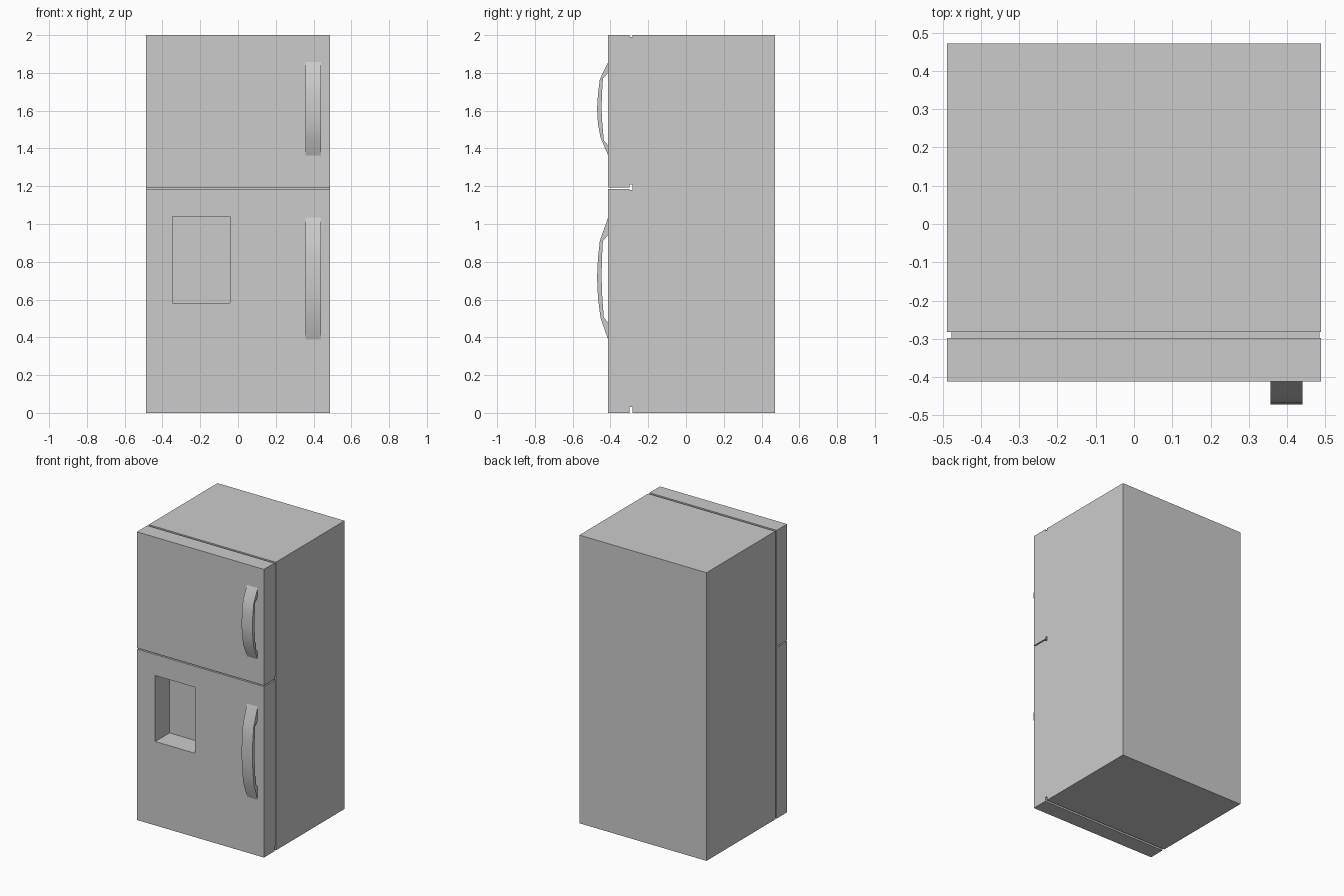
import bpy, bmesh

if "Cube" in bpy.data.objects:
    bpy.data.objects.remove(bpy.data.objects["Cube"])

W = 0.488          # half width
FRONT = -0.412     # door face
DOOR_BACK = -0.298
BODY_FRONT = -0.282


def mesh_object(name, bm):
    bmesh.ops.recalc_face_normals(bm, faces=bm.faces)
    me = bpy.data.meshes.new(name)
    bm.to_mesh(me)
    bm.free()
    ob = bpy.data.objects.new(name, me)
    bpy.context.collection.objects.link(ob)
    return ob


def box(name, lo, hi):
    bm = bmesh.new()
    bmesh.ops.create_cube(bm, size=1)
    for v in bm.verts:
        v.co = [(a + b) / 2 + c * (b - a) for a, b, c in zip(lo, hi, v.co)]
    return mesh_object(name, bm)


def cut(ob, cutter):
    m = ob.modifiers.new("recess", 'BOOLEAN')
    m.operation = 'DIFFERENCE'
    m.solver = 'EXACT'
    m.object = cutter


def handle(name, profile):
    # side profile (y, z) extruded across x
    bm = bmesh.new()
    face = bm.faces.new([bm.verts.new((0.357, y, z)) for y, z in profile])
    ext = bmesh.ops.extrude_face_region(bm, geom=[face])
    bmesh.ops.translate(bm, vec=(0.083, 0, 0),
                        verts=[g for g in ext['geom'] if isinstance(g, bmesh.types.BMVert)])
    ob = mesh_object(name, bm)
    bpy.context.view_layer.objects.active = ob
    ob.select_set(True)
    bpy.ops.object.shade_smooth_by_angle(angle=0.6)
    ob.select_set(False)


# cabinet and doors
cabinet = box("cabinet", (-W, BODY_FRONT, 0), (W, 0.472, 2))
upper_door = box("upper_door", (-W, FRONT, 1.194), (W, DOOR_BACK, 2))
lower_door = box("lower_door", (-W, FRONT, 0), (W, DOOR_BACK, 1.186))

# door seals, set slightly in from the edges
upper_seal = box("upper_seal", (-0.476, DOOR_BACK, 1.21), (0.485, BODY_FRONT, 1.99))
lower_seal = box("lower_seal", (-0.476, DOOR_BACK, 0.03), (0.485, BODY_FRONT, 1.18))

# dispenser recess
cutter = box("recess_cutter", (-0.347, -0.5, 0.582), (-0.043, -0.255, 1.04))
cutter.hide_render = True
cutter.hide_viewport = True
for part in (lower_door, lower_seal, cabinet):
    cut(part, cutter)

# bowed handles
F = FRONT + 0.002
handle("upper_handle", [
    (F, 1.862), (-0.456, 1.767), (-0.466, 1.69), (-0.471, 1.607), (-0.466, 1.53),
    (-0.453, 1.459), (F, 1.358), (F, 1.414), (-0.435, 1.443), (-0.443, 1.53),
    (-0.447, 1.607), (-0.445, 1.69), (-0.440, 1.77), (F, 1.80)])
handle("lower_handle", [
    (F, 1.04), (-0.456, 0.912), (-0.466, 0.82), (-0.471, 0.716), (-0.466, 0.61),
    (-0.453, 0.504), (F, 0.382), (F, 0.477), (-0.435, 0.504), (-0.443, 0.61),
    (-0.447, 0.716), (-0.445, 0.82), (-0.440, 0.91), (F, 0.944)])
